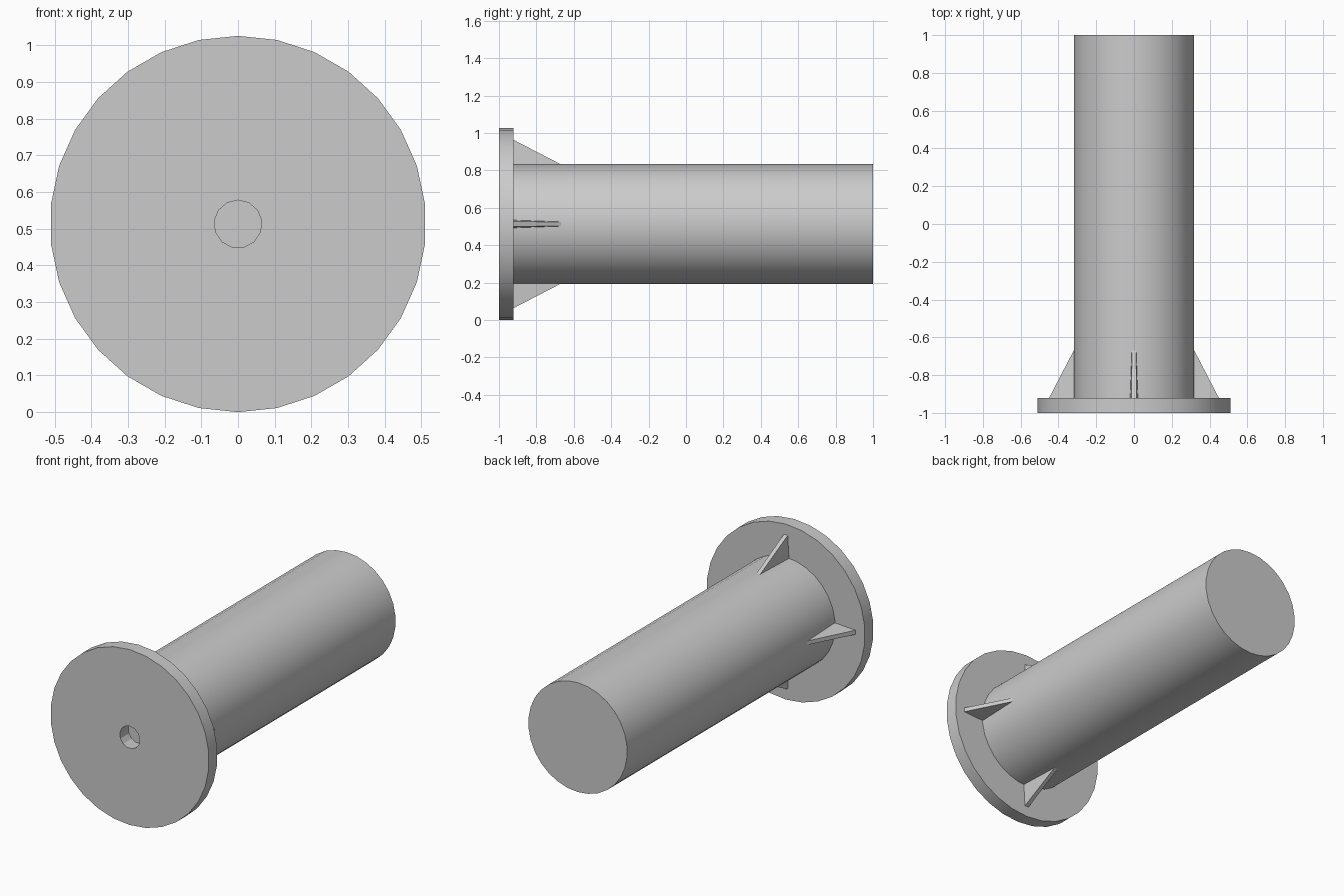
import bpy, bmesh, math
from mathutils import Matrix, Vector

cube = bpy.data.objects.get("Cube")
if cube:
    bpy.data.objects.remove(cube, do_unlink=True)

AXIS_Z = 0.513      # height of the horizontal centre line
FRONT, SEAT, BACK = -1.0, -0.922, 1.0

grey = bpy.data.materials.new("plain grey")
grey.use_nodes = True
colour = (0.6, 0.6, 0.6, 1)
grey.diffuse_color = colour
grey.node_tree.nodes["Principled BSDF"].inputs["Base Color"].default_value = colour


def ring(bm, radius, sides, y):
    """Closed edge loop around the centre line, with a corner at the top."""
    verts = []
    for i in range(sides):
        a = math.tau * i / sides
        verts.append(bm.verts.new((radius * math.sin(a), y, AXIS_Z + radius * math.cos(a))))
    return [bm.edges.new((verts[i - 1], verts[i])) for i in range(sides)]


def finish(bm, name, smooth=True):
    bmesh.ops.recalc_face_normals(bm, faces=bm.faces[:])
    mesh = bpy.data.meshes.new(name)
    bm.to_mesh(mesh)
    bm.free()
    mesh.materials.append(grey)
    obj = bpy.data.objects.new(name, mesh)
    bpy.context.collection.objects.link(obj)
    if smooth:
        bpy.ops.object.select_all(action='DESELECT')
        obj.select_set(True)
        bpy.context.view_layer.objects.active = obj
        bpy.ops.object.shade_smooth_by_angle(angle=math.radians(25))
    return obj


def extruded(name, loops, y0, y1):
    """Fill between the loops and extrude along y; later loops become holes."""
    bm = bmesh.new()
    edges = []
    for radius, sides in loops:
        edges += ring(bm, radius, sides, y0)
    bmesh.ops.triangle_fill(bm, edges=edges, use_beauty=True, normal=Vector((0, -1, 0)))
    geom = bmesh.ops.extrude_face_region(bm, geom=bm.faces[:], use_keep_orig=True)["geom"]
    moved = [v for v in geom if isinstance(v, bmesh.types.BMVert)]
    bmesh.ops.translate(bm, verts=moved, vec=(0, y1 - y0, 0))
    return finish(bm, name)


# Round end plate with the centre hole, and the solid barrel behind it
extruded("flange", [(0.513, 30), (0.065, 13)], FRONT, SEAT)
extruded("barrel", [(0.32, 30)], SEAT, BACK)

# Four tapered gussets bracing the barrel against the flange
for i, side in enumerate(("top", "left", "bottom", "right")):
    bm = bmesh.new()
    section = [(0.021, SEAT, 0.314), (0.0125, SEAT, 0.45), (0.0115, -0.66, 0.314)]
    a, b = ([bm.verts.new((s * x, y, z)) for x, y, z in section] for s in (-1, 1))
    bm.faces.new(a)
    bm.faces.new(b)
    for k in range(3):
        bm.faces.new((a[k - 1], a[k], b[k], b[k - 1]))
    place = Matrix.Translation((0, 0, AXIS_Z)) @ Matrix.Rotation(i * math.pi / 2, 4, 'Y')
    bmesh.ops.transform(bm, matrix=place, verts=bm.verts[:])
    finish(bm, side + "_gusset", smooth=False)
